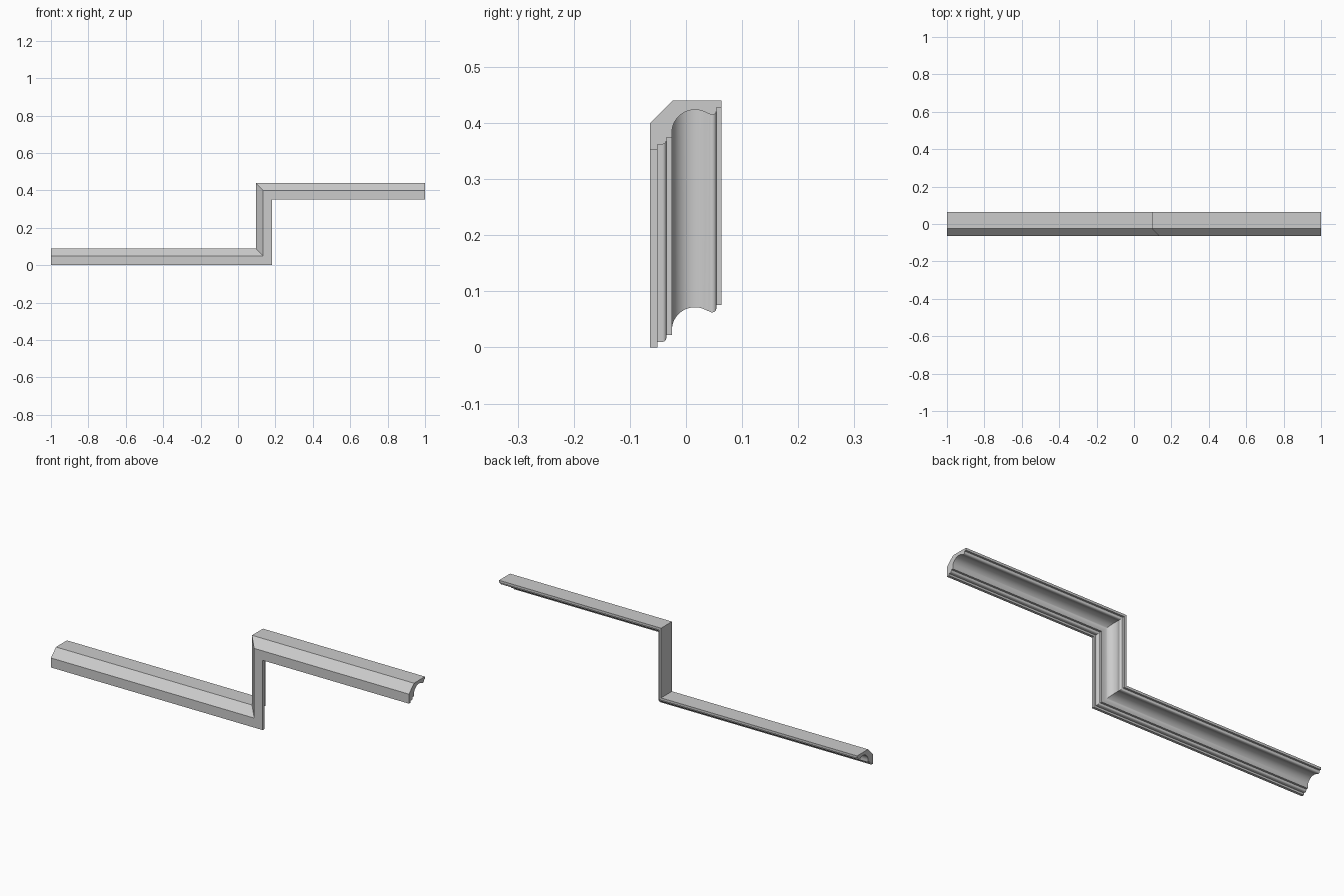
import bpy, bmesh, math

if "Cube" in bpy.data.objects:
    bpy.data.objects.remove(bpy.data.objects["Cube"])


def arc(cy, cd, ry, rd, a0, a1, n):
    """Points on an elliptical arc, angles in degrees."""
    pts = []
    for i in range(n + 1):
        a = math.radians(a0 + (a1 - a0) * i / n)
        pts.append((cy + ry * math.cos(a), cd + rd * math.sin(a)))
    return pts


# moulding cross-section as (y, height above the lower edge)
profile = [(-0.064, 0.048), (-0.064, 0.0), (-0.051, 0.0), (-0.051, 0.010)]
profile += arc(-0.042, 0.017, 0.007, 0.007, -90, 0, 6)       # small bead
profile += [(-0.035, 0.022), (-0.025, 0.022)]
profile += arc(0.016, 0.0315, 0.041, 0.040, 180, 58, 18)     # large cove
profile += arc(0.0465, 0.069, 0.0075, 0.0065, 222, 360, 8)   # lip bead
profile += [(0.054, 0.076), (0.0635, 0.076), (0.0635, 0.088), (-0.024, 0.088)]

# stepped path: lower run, riser, upper run, with mitred corners
corner, rise = 0.183, 0.352
stations = [
    lambda d: (-1.0, d),
    lambda d: (corner - d, d),
    lambda d: (corner - d, rise + d),
    lambda d: (1.0, rise + d),
]

bm = bmesh.new()
rings = []
for place in stations:
    ring = []
    for y, d in profile:
        x, z = place(d)
        ring.append(bm.verts.new((x, y, z)))
    rings.append(ring)

n = len(profile)
for a, b in zip(rings, rings[1:]):
    for i in range(n):
        j = (i + 1) % n
        bm.faces.new((a[i], a[j], b[j], b[i]))

# end caps
bm.faces.new(rings[0])
bm.faces.new(rings[-1])
bmesh.ops.recalc_face_normals(bm, faces=bm.faces)

mesh = bpy.data.meshes.new("stepped_moulding")
bm.to_mesh(mesh)
bm.free()
moulding = bpy.data.objects.new("stepped_moulding", mesh)
bpy.context.collection.objects.link(moulding)
bpy.context.view_layer.objects.active = moulding
moulding.select_set(True)
bpy.ops.object.shade_smooth_by_angle(angle=math.radians(30))
